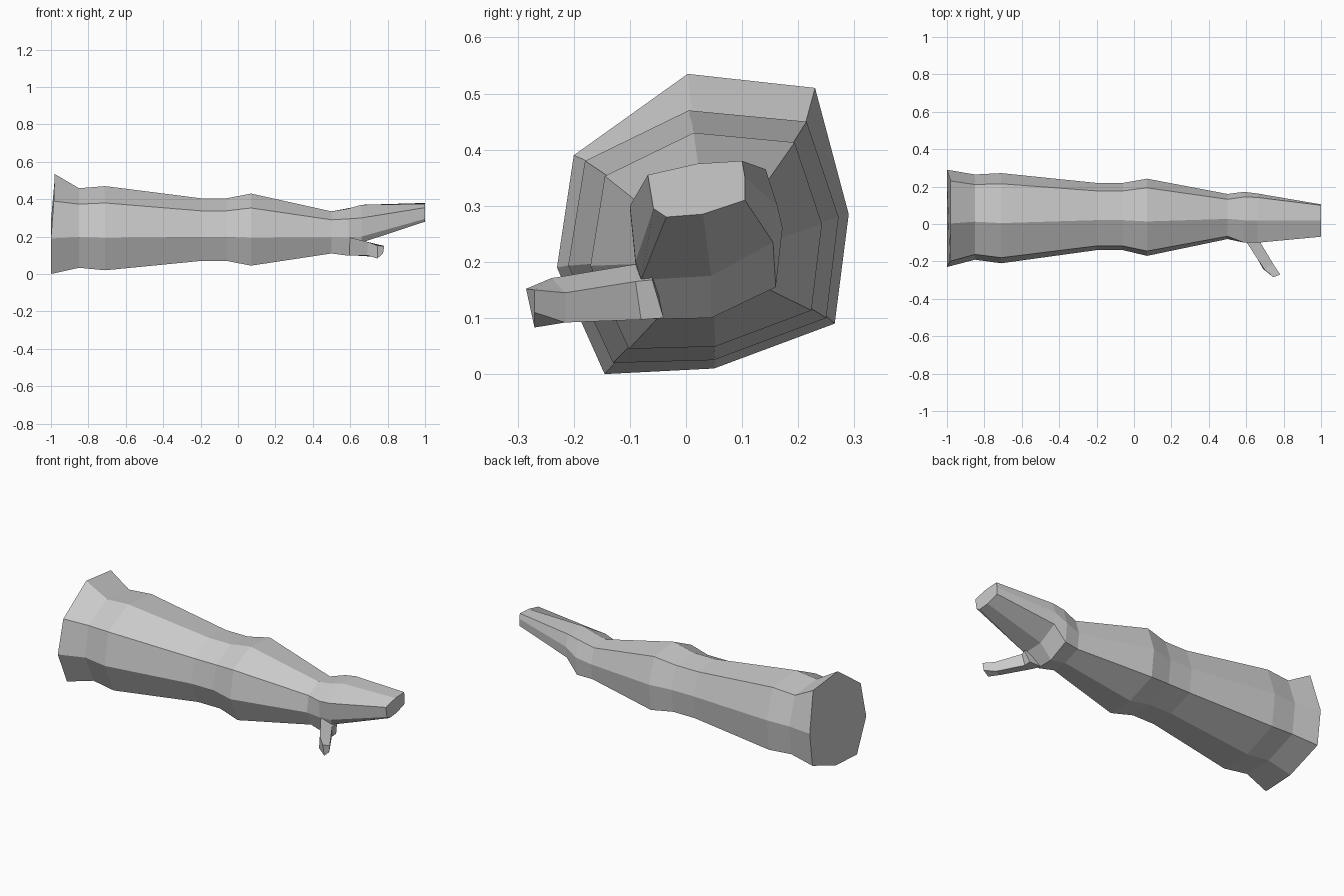
import bpy, bmesh
from mathutils import Vector


def loft(name, rings):
    """Skin a list of equal-length point rings and cap both ends."""
    bm = bmesh.new()
    loops = [[bm.verts.new(p) for p in ring] for ring in rings]
    n = len(loops[0])
    for a, b in zip(loops, loops[1:]):
        for i in range(n):
            j = (i + 1) % n
            bm.faces.new((a[i], a[j], b[j], b[i]))
    bm.faces.new(loops[0])
    bm.faces.new(loops[-1])
    bmesh.ops.recalc_face_normals(bm, faces=bm.faces)
    mesh = bpy.data.meshes.new(name)
    bm.to_mesh(mesh)
    bm.free()
    obj = bpy.data.objects.new(name, mesh)
    bpy.context.collection.objects.link(obj)
    return obj


def ring_at(x, yz):
    return [Vector((x, y, z)) for y, z in yz]


# Irregular eight-sided trunk section, starting at the top
section = [(0.005, 0.47), (0.215, 0.45), (0.272, 0.28), (0.25, 0.10),
           (0.05, 0.025), (-0.13, 0.02), (-0.21, 0.193), (-0.18, 0.38)]

# Flared, slightly tilted sawn base
base = ring_at(-1, [(0.003, 0.535), (0.23, 0.51), (0.29, 0.285), (0.265, 0.09),
                    (0.05, 0.01), (-0.145, 0.0), (-0.23, 0.19), (-0.20, 0.39)])
for i, dx in ((0, 0.02), (1, 0.02), (7, 0.015)):
    base[i].x += dx

# Scaled sections along the trunk: x, scale, centre y, centre z
rings = [base]
for x, s, cy, cz in [(-0.85, 0.945, 0.037, 0.246), (-0.71, 1.0, 0.031, 0.245),
                     (-0.20, 0.745, 0.04, 0.2375), (-0.06, 0.745, 0.04, 0.2375),
                     (0.07, 0.856, 0.036, 0.2375), (0.50, 0.50, 0.04, 0.2225)]:
    rings.append(ring_at(x, [(cy + (y - 0.031) * s, cz + (z - 0.245) * s)
                             for y, z in section]))

# Knot where the branch leaves, then the raised thin tip
rings.append(ring_at(0.59, [(0.02, 0.35), (0.145, 0.352), (0.172, 0.26), (0.16, 0.155),
                            (0.045, 0.10), (-0.06, 0.098), (-0.09, 0.195), (-0.10, 0.295)]))
rings.append(ring_at(0.66, [(0.02, 0.370), (0.142, 0.365), (0.163, 0.30), (0.155, 0.235),
                            (0.045, 0.175), (-0.08, 0.168), (-0.09, 0.20), (-0.10, 0.30)]))
rings.append(ring_at(1.0, [(0.02, 0.375), (0.10, 0.38), (0.105, 0.35), (0.105, 0.31),
                           (0.03, 0.285), (-0.035, 0.28), (-0.058, 0.295), (-0.068, 0.355)]))
loft("trunk", rings)

# Side branch: four-sided, bending forward and down
loft("branch", [
    [(0.59, -0.06, 0.195), (0.68, -0.06, 0.168), (0.66, -0.04, 0.10), (0.59, -0.04, 0.10)],
    [(0.60, -0.095, 0.195), (0.67, -0.09, 0.165), (0.66, -0.08, 0.097), (0.60, -0.08, 0.10)],
    [(0.695, -0.24, 0.171), (0.745, -0.215, 0.145), (0.74, -0.215, 0.092), (0.69, -0.24, 0.10)],
    [(0.745, -0.285, 0.152), (0.782, -0.27, 0.15), (0.775, -0.27, 0.11), (0.745, -0.27, 0.083)],
])
